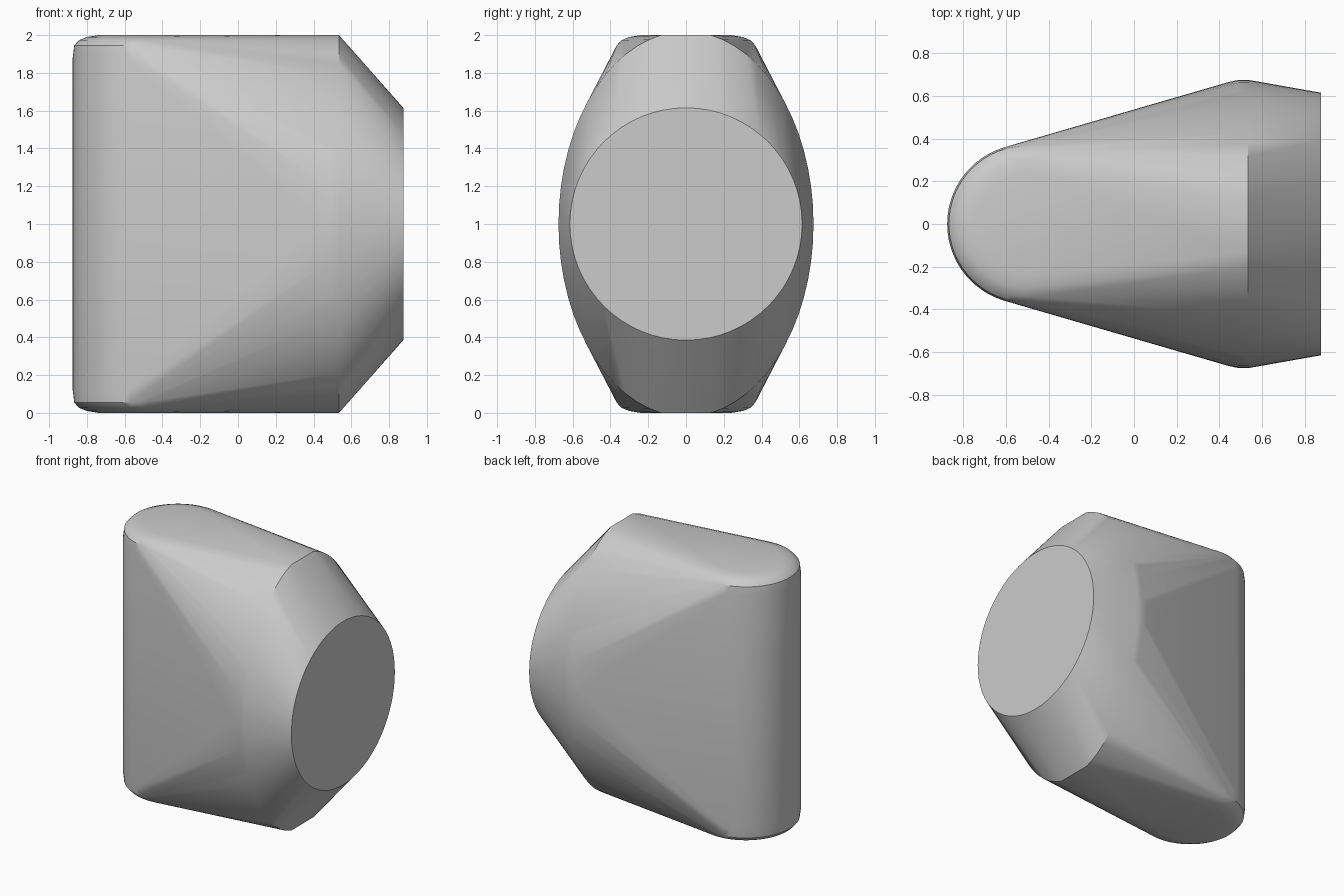
import bpy, bmesh, math

cube = bpy.data.objects.get("Cube")
if cube:
    bpy.data.objects.remove(cube, do_unlink=True)

grey = bpy.data.materials.new("light grey")
grey.use_nodes = True
grey.diffuse_color = (0.6, 0.6, 0.6, 1)
grey.node_tree.nodes["Principled BSDF"].inputs["Base Color"].default_value = (0.6, 0.6, 0.6, 1)

SEGMENTS = 64
ANGLES = [2 * math.pi * i / SEGMENTS for i in range(SEGMENTS)]
bm = bmesh.new()


def upright_ring(x, half_width, half_height):
    """Ellipse facing along x, cut flat at the top and bottom of the body."""
    for a in ANGLES:
        rise = max(-1, min(1, half_height * math.sin(a)))
        bm.verts.new((x, half_width * math.cos(a), 1 + rise))


def level_rings(x, radius, rise):
    """Matching circles above and below the middle of the body."""
    for side in (-1, 1):
        for a in ANGLES:
            bm.verts.new((x + radius * math.cos(a), radius * math.sin(a), 1 + side * rise))


# Rounded column at the narrow end
for radius, rise in [(0.375, 0.88), (0.367, 0.945), (0.342, 0.973), (0.3, 0.99), (0.24, 1)]:
    level_rings(-0.5, radius, rise)

# Wide shoulder with a soft lead-in, then the round end disc
for x, width, height in [(0.44, 0.664, 0.96), (0.49, 0.675, 0.985),
                         (0.535, 0.675, 1.02), (0.875, 0.615, 0.615)]:
    upright_ring(x, width, height)

# Stretch one skin over all the sections
hull = bmesh.ops.convex_hull(bm, input=bm.verts)
loose = {v for v in hull["geom_interior"] + hull["geom_unused"] if isinstance(v, bmesh.types.BMVert)}
bmesh.ops.delete(bm, geom=list(loose), context="VERTS")
bmesh.ops.dissolve_limit(bm, angle_limit=math.radians(0.1), verts=bm.verts, edges=bm.edges)
bmesh.ops.recalc_face_normals(bm, faces=bm.faces)

mesh = bpy.data.meshes.new("tapered_body")
bm.to_mesh(mesh)
bm.free()
mesh.materials.append(grey)
body = bpy.data.objects.new("tapered_body", mesh)
bpy.context.collection.objects.link(body)

bpy.ops.object.select_all(action="DESELECT")
body.select_set(True)
bpy.context.view_layer.objects.active = body
bpy.ops.object.shade_smooth_by_angle(angle=math.radians(32))
